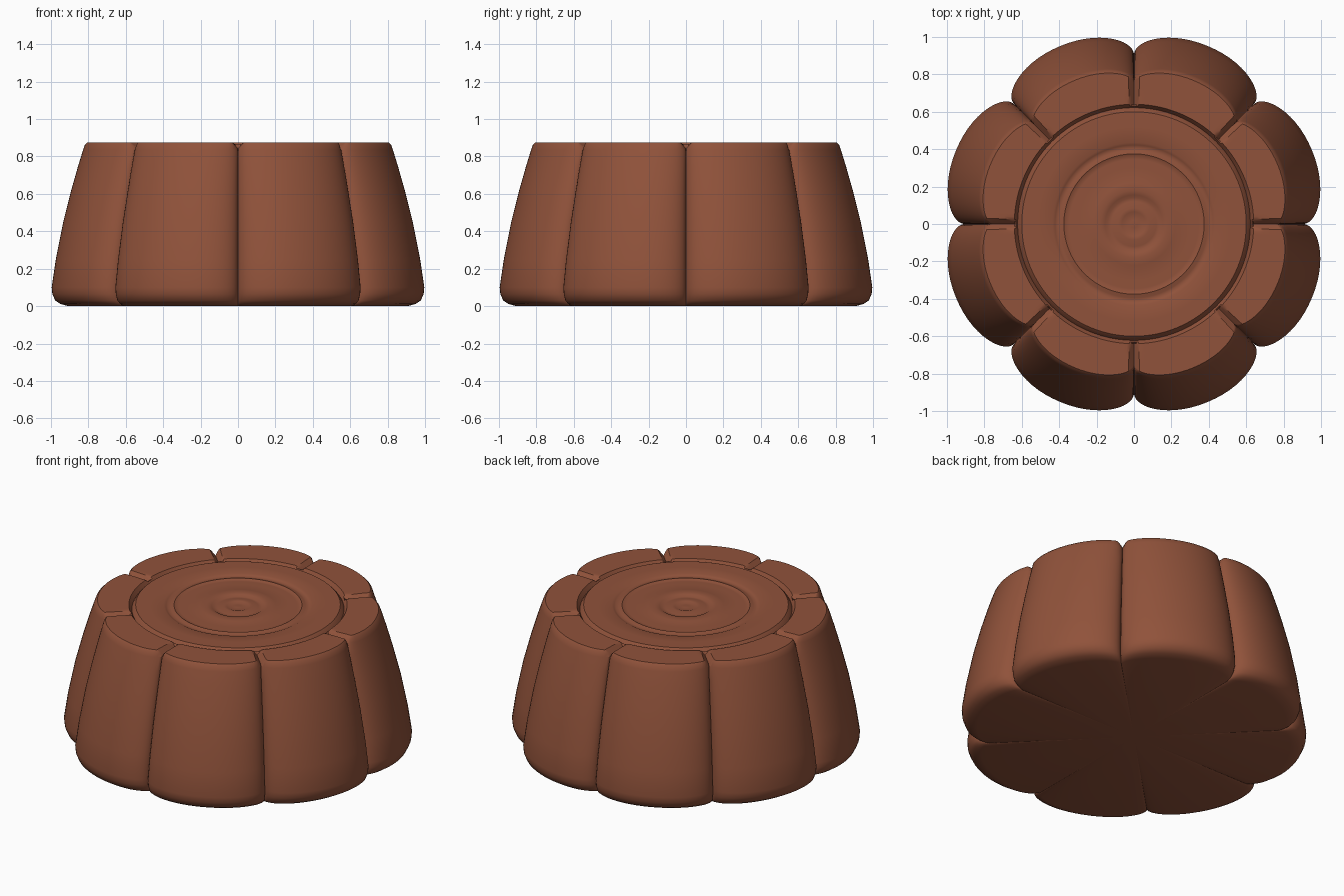
import bpy, bmesh, math

if "Cube" in bpy.data.objects:
    bpy.data.objects.remove(bpy.data.objects["Cube"])

LOBES, SEG, TOP = 8, 28, 0.875

# one flat chocolate colour
mat = bpy.data.materials.new("chocolate brown")
mat.diffuse_color = (0.28, 0.085, 0.043, 1)
mat.use_nodes = True
mat.node_tree.nodes["Principled BSDF"].inputs["Base Color"].default_value = mat.diffuse_color

# angular samples, denser at the notches: (angle, position across lobe -1..1)
half = math.pi / LOBES
samples = []
for k in range(LOBES):
    for i in range(SEG):
        t = math.sin(math.pi / 2 * (2 * i / SEG - 1))
        samples.append(((2 * k + 1 + t) * half, t))


def lobe(t):
    return math.sqrt(max(0, 1 - abs(t) ** 2.2))


# side rows: height, notch radius, lobe bulge
side = [(0.0, 0.85, 0.085), (0.012, 0.875, 0.105), (0.03, 0.892, 0.118),
        (0.065, 0.902, 0.124), (0.10, 0.905, 0.125), (0.25, 0.885, 0.122),
        (0.45, 0.850, 0.116), (0.62, 0.815, 0.106), (0.75, 0.787, 0.095),
        (0.835, 0.768, 0.086), (0.862, 0.762, 0.082), (0.875, 0.753, 0.078)]
rows = [[(n + b * lobe(t), z) for a, t in samples] for z, n, b in side]

# petal tops, from the rim in to the circular groove, with radial grooves
R = 0.64
for f in (0.97, 0.85, 0.6, 0.35, 0.12, 0.0):
    row = []
    for a, t in samples:
        r = R + (rows[11][len(row)][0] - R) * f
        row.append((r, TOP))
    rows.append(row)
for j in range(10, len(rows)):
    for i, (a, t) in enumerate(samples):
        r, z = rows[j][i]
        d = r * half * (1 - abs(t))
        rows[j][i] = (r, z - 0.032 * max(0, 1 - d / 0.028))

# centre disc rings: radius, height offset
disc = [(0.632, -0.012), (0.622, -0.028), (0.612, -0.012), (0.60, 0), (0.52, 0),
        (0.435, 0), (0.422, -0.006), (0.41, -0.012), (0.395, -0.009), (0.375, -0.003),
        (0.36, -0.010), (0.345, -0.010), (0.30, -0.009), (0.24, -0.009),
        (0.22, -0.004), (0.18, -0.002), (0.155, -0.006), (0.14, -0.015),
        (0.12, -0.014), (0.085, -0.006), (0.065, -0.008), (0.05, -0.014), (0.02, -0.012)]
for r, dz in disc:
    rows.append([(r, TOP + dz)] * len(samples))

# skin the rows into one closed body
bm = bmesh.new()
grid = [[bm.verts.new((r * math.cos(a), r * math.sin(a), z))
         for (r, z), (a, t) in zip(row, samples)] for row in rows]
n = len(samples)
for lo, hi in zip(grid, grid[1:]):
    for i in range(n):
        j = (i + 1) % n
        bm.faces.new((lo[i], lo[j], hi[j], hi[i]))
base = bm.verts.new((0, 0, 0))
centre = bm.verts.new((0, 0, TOP - 0.011))
for i in range(n):
    j = (i + 1) % n
    bm.faces.new((base, grid[0][j], grid[0][i]))
    bm.faces.new((centre, grid[-1][i], grid[-1][j]))
bmesh.ops.recalc_face_normals(bm, faces=bm.faces)

mesh = bpy.data.meshes.new("fluted_body")
bm.to_mesh(mesh)
bm.free()
mesh.materials.append(mat)
obj = bpy.data.objects.new("fluted_body", mesh)
bpy.context.collection.objects.link(obj)
bpy.context.view_layer.objects.active = obj
obj.select_set(True)
bpy.ops.object.shade_smooth_by_angle(angle=math.radians(40))
